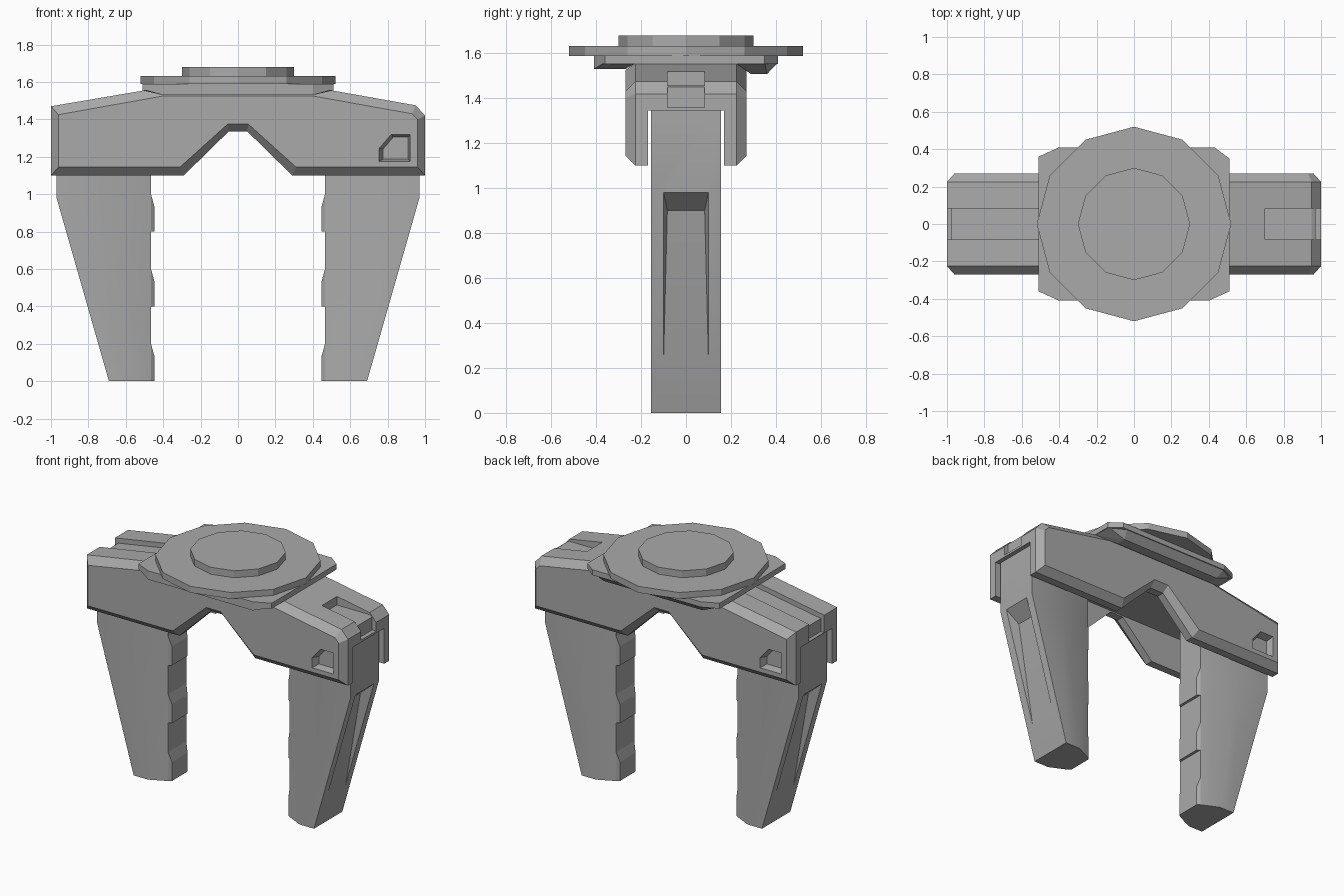
import bpy, bmesh, math

cube = bpy.data.objects.get("Cube")
if cube:
    bpy.data.objects.remove(cube, do_unlink=True)

grey = bpy.data.materials.new("plain grey")
grey.use_nodes = True
grey.diffuse_color = (0.4, 0.4, 0.4, 1)
grey.node_tree.nodes["Principled BSDF"].inputs["Base Color"].default_value = (0.4, 0.4, 0.4, 1)


def finish(name, bm):
    bmesh.ops.recalc_face_normals(bm, faces=bm.faces)
    mesh = bpy.data.meshes.new(name)
    bm.to_mesh(mesh)
    bm.free()
    mesh.materials.append(grey)
    obj = bpy.data.objects.new(name, mesh)
    bpy.context.collection.objects.link(obj)
    return obj


def loft(name, sections):
    """Skin matching rings of points and cap both ends."""
    bm = bmesh.new()
    rings = [[bm.verts.new(p) for p in s] for s in sections]
    n = len(rings[0])
    for a, b in zip(rings, rings[1:]):
        for i in range(n):
            j = (i + 1) % n
            bm.faces.new((a[i], a[j], b[j], b[i]))
    bm.faces.new(rings[0])
    bm.faces.new(rings[-1])
    return finish(name, bm)


def at_y(profile, y):
    return [(x, y, z) for x, z in profile]


def at_z(outline, z):
    return [(x, y, z) for x, y in outline]


def hull(name, points):
    bm = bmesh.new()
    for p in points:
        bm.verts.new(p)
    bmesh.ops.convex_hull(bm, input=bm.verts)
    bmesh.ops.dissolve_limit(bm, angle_limit=0.01, verts=bm.verts, edges=bm.edges)
    return finish(name, bm)


def cut(target, cutter):
    cutter.hide_render = True
    cutter.hide_viewport = True
    mod = target.modifiers.new("cut", 'BOOLEAN')
    mod.operation = 'DIFFERENCE'
    mod.solver = 'EXACT'
    mod.object = cutter
    bpy.context.view_layer.objects.active = target
    bpy.ops.object.modifier_apply(modifier=mod.name)
    bpy.data.objects.remove(cutter, do_unlink=True)


# Arched body with chamfered front and back faces
full = [(-1, 1.1), (-.29, 1.1), (-.05, 1.335), (.05, 1.335), (.29, 1.1), (1, 1.1),
        (1, 1.42), (.95, 1.475), (.5, 1.555), (-.5, 1.555), (-1, 1.47)]
face = [(-.96, 1.145), (-.31, 1.145), (-.055, 1.375), (.055, 1.375), (.31, 1.145), (.96, 1.145),
        (.96, 1.4), (.93, 1.43), (.4, 1.525), (-.4, 1.525), (-.96, 1.425)]
body = loft("arched_body", [at_y(face, -.27), at_y(full, -.225), at_y(full, .225), at_y(face, .27)])

# Open channel underneath, between the side plates
channel = [(-1.2, 1), (1.2, 1), (1.2, 1.345), (-1.2, 1.345)]
cut(body, loft("channel_cutter", [at_y(channel, -.17), at_y(channel, .17)]))

# Top recess on the left arm, long groove on the right arm
recess = [(1.1, 1.36), (.97, 1.36), (.97, 1.45), (.95, 1.46), (.7, 1.46), (.7, 1.7), (1.1, 1.7)]
groove = [(-1.1, 1.35), (-.975, 1.35), (-.975, 1.44), (-.45, 1.53), (-.45, 1.7), (-1.1, 1.7)]
for profile in (recess, groove):
    cut(body, loft("groove_cutter", [at_y(profile, -.082), at_y(profile, .082)]))

# Clipped pockets at opposite corners of the front and back
rim = [(.755, 1.175), (.92, 1.175), (.92, 1.32), (.82, 1.32), (.755, 1.245)]
floor = [(.775, 1.187), (.91, 1.187), (.91, 1.305), (.83, 1.305), (.775, 1.24)]
for s in (1, -1):
    rings = [[(s * x, s * y, z) for x, y, z in at_y(p, d)]
             for p, d in ((rim, -.3), (rim, -.27), (floor, -.22))]
    cut(body, loft("pocket_cutter", rings))

# Legs with tapered recess outside and stepped grips inside
for side, s in (("left", 1), ("right", -1)):
    rings = []
    for z, outer, mid in ((0, .69, .58), (.98, .97, .72), (1.36, .97, .72)):
        ring = [(.465, -.1), (mid, -.155), (outer, -.155), (outer, .155), (mid, .155), (.465, .1)]
        rings.append([(s * x, y, z) for x, y in ring])
    leg = loft(side + "_leg", rings)

    slot = []
    for y in (-1, 1):
        for x, w, z in ((.753, .1, .22), (.97, .1, .98), (.88, .083, .9)):
            slot.append((s * x, y * w, z))
            if w == .1:
                slot.append((s * (x + .05), y * w, z))
    cut(leg, hull("slot_cutter", slot))
    bpy.ops.object.select_all(action='DESELECT')
    leg.select_set(True)
    bpy.context.view_layer.objects.active = leg
    bpy.ops.object.shade_smooth_by_angle(angle=math.radians(28))

    for i in range(3):
        z = .4 * i
        pts = []
        for y in (-1, 1):
            pts += [(s * x, y * w, z + h) for x, w, h in
                    ((.475, .1, 0), (.465, .1, 0), (.465, .1, .2), (.475, .1, .2),
                     (.446, .085, 0), (.446, .085, .13))]
        hull(f"{side}_grip_{i + 1}", pts)

# Turntable deck with hanging skirts
deck = [(.51, -.36), (.51, .35), (.43, .41), (-.4, .41), (-.51, .36), (-.51, -.36), (-.4, -.41), (.4, -.41)]
loft("deck", [at_z(deck, 1.553), at_z(deck, 1.59)])
front_skirt, back_skirt = [], []
for s in (-1, 1):
    front_skirt += [(s * x, y, z) for x, y, z in
                    ((.51, -.36, 1.56), (.4, -.41, 1.56), (.4, -.41, 1.53), (.4, -.27, 1.53),
                     (.51, -.225, 1.555))]
    back_skirt += [(s * x, y, z) for x, y, z in
                   ((.51, .35, 1.56), (.4, .41, 1.56), (.38, .36, 1.507), (.38, .29, 1.507),
                    (.51, .22, 1.555))]
hull("front_skirt", front_skirt)
hull("back_skirt", back_skirt)


# Twelve-sided discs on top
def disc(name, radius, low, high):
    ring = [(radius * math.cos(a * math.pi / 6), radius * math.sin(a * math.pi / 6)) for a in range(12)]
    loft(name, [at_z(ring, low), at_z(ring, high)])


disc("turntable", .52, 1.588, 1.632)
disc("top_cap", .3, 1.63, 1.68)
